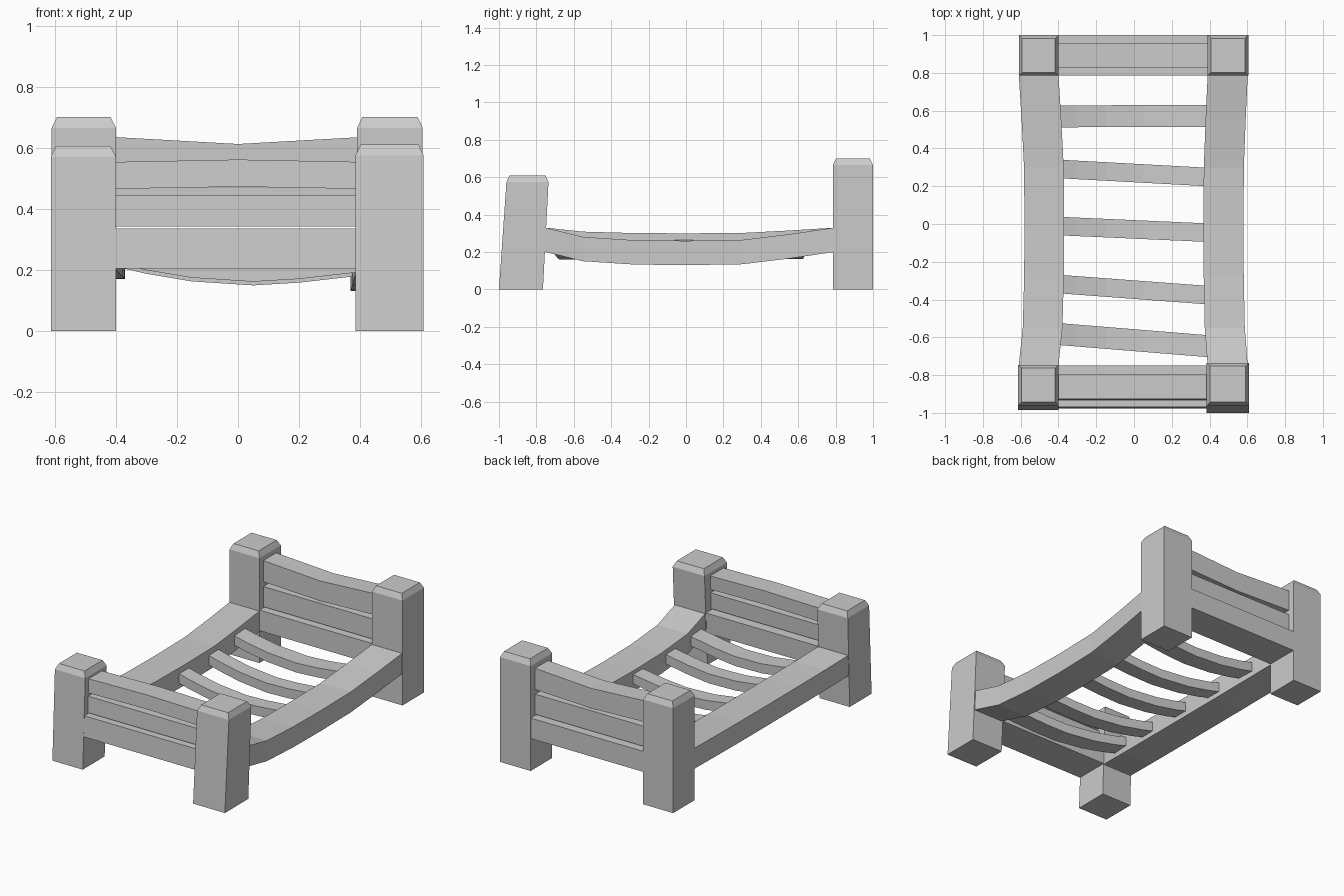
import bpy
import bmesh

cube = bpy.data.objects.get("Cube")
if cube:
    bpy.data.objects.remove(cube, do_unlink=True)

GREY = (0.6, 0.6, 0.6, 1)
mat = bpy.data.materials.new("plain grey")
mat.use_nodes = True
mat.diffuse_color = GREY
mat.node_tree.nodes["Principled BSDF"].inputs["Base Color"].default_value = GREY


def loft(name, rings):
    """Skin a chain of four-point rings into a closed, flat-shaded beam."""
    bm = bmesh.new()
    loops = [[bm.verts.new(p) for p in ring] for ring in rings]
    for a, b in zip(loops, loops[1:]):
        for i in range(4):
            j = (i + 1) % 4
            bm.faces.new((a[i], a[j], b[j], b[i]))
    bm.faces.new(loops[0])
    bm.faces.new(loops[-1])
    bmesh.ops.recalc_face_normals(bm, faces=bm.faces)
    mesh = bpy.data.meshes.new(name)
    bm.to_mesh(mesh)
    bm.free()
    mesh.materials.append(mat)
    obj = bpy.data.objects.new(name, mesh)
    bpy.context.collection.objects.link(obj)


def flat_ring(x0, x1, y0, y1, z):
    return [(x0, y0, z), (x1, y0, z), (x1, y1, z), (x0, y1, z)]


def post(name, x0, x1, y0, y1, height, lean=0, drop=0.035, inset=0.017):
    """Square post with a chamfered cap, leaning along y."""
    s = height - drop
    loft(name, [flat_ring(x0, x1, y0, y1, 0),
                flat_ring(x0, x1, y0 + lean, y1 + lean * 0.75, s),
                flat_ring(x0 + inset, x1 - inset, y0 + lean + inset,
                          y1 + lean * 0.75 - inset, height)])


def cross_board(name, y0, y1, z0, z1, bow_low=0, bow_top=0, lean=0):
    """Board running along x; its edges bow by the given amounts mid-span."""
    rings = []
    for x in (-0.41, -0.2, 0, 0.2, 0.41):
        k = 1 - abs(x) / 0.41
        a, b = z0 + bow_low * k, z1 + bow_top * k
        rings.append([(x, y0, a), (x, y1, a), (x, y1 + lean, b), (x, y0 + lean, b)])
    loft(name, rings)


# Corner posts
post("back_right_post", -0.61, -0.4, 0.785, 1.0, 0.7)
post("back_left_post", 0.39, 0.605, 0.785, 1.0, 0.7)
post("front_right_post", -0.613, -0.4, -0.985, -0.765, 0.605, 0.025)
post("front_left_post", 0.385, 0.608, -1.0, -0.765, 0.61, 0.04)

# Headboard
cross_board("headboard_beam", 0.786, 0.999, 0.205, 0.335)
cross_board("headboard_middle_plank", 0.825, 0.955, 0.342, 0.47)
cross_board("headboard_top_plank", 0.825, 0.955, 0.5, 0.635, -0.015, -0.023)

# Footboard
cross_board("footboard_beam", -0.976, -0.757, 0.205, 0.335, 0, 0, 0.007)
cross_board("footboard_middle_plank", -0.935, -0.802, 0.342, 0.445, 0, 0, 0.005)
cross_board("footboard_top_plank", -0.93, -0.797, 0.465, 0.553, 0.007, 0.008, 0.004)

# Side rails, sagging and pinched inward mid-length
STATIONS = [(-0.8, 0), (-0.75, 0), (-0.55, 0.7), (-0.28, 0.95), (0, 1),
            (0.3, 0.93), (0.55, 0.5), (0.79, 0), (0.83, 0)]
for name, x0, x1, sag, pinch in (("right_rail", -0.61, -0.4, 0.03, 0.03),
                                 ("left_rail", 0.39, 0.602, 0.07, -0.022)):
    rings = []
    for y, k in STATIONS:
        a, b, top = x0 + pinch * k, x1 + pinch * k, 0.33 - sag * k
        rings.append([(a, y, top - 0.13), (b, y, top - 0.13), (b, y, top), (a, y, top)])
    loft(name, rings)

# Sagging slats, each slightly skewed
SLATS = [(-0.585, -0.645, 0.012), (-0.32, -0.375, 0), (-0.012, -0.045, 0),
         (0.29, 0.25, 0), (0.57, 0.572, 0.015)]
SAG = [(-0.42, 0.275), (-0.3, 0.247), (-0.15, 0.222), (0.05, 0.209),
       (0.2, 0.218), (0.42, 0.243)]
for n, (ya, yb, lift) in enumerate(SLATS, 1):
    half = 0.058 if n in (1, 5) else 0.049
    rings = []
    for x, top in SAG:
        y = ya + (yb - ya) * (x + 0.37) / 0.74
        z = top + lift
        rings.append([(x, y - half, z - 0.06), (x, y + half, z - 0.06),
                      (x, y + half, z), (x, y - half, z)])
    loft(f"slat_{n}", rings)
